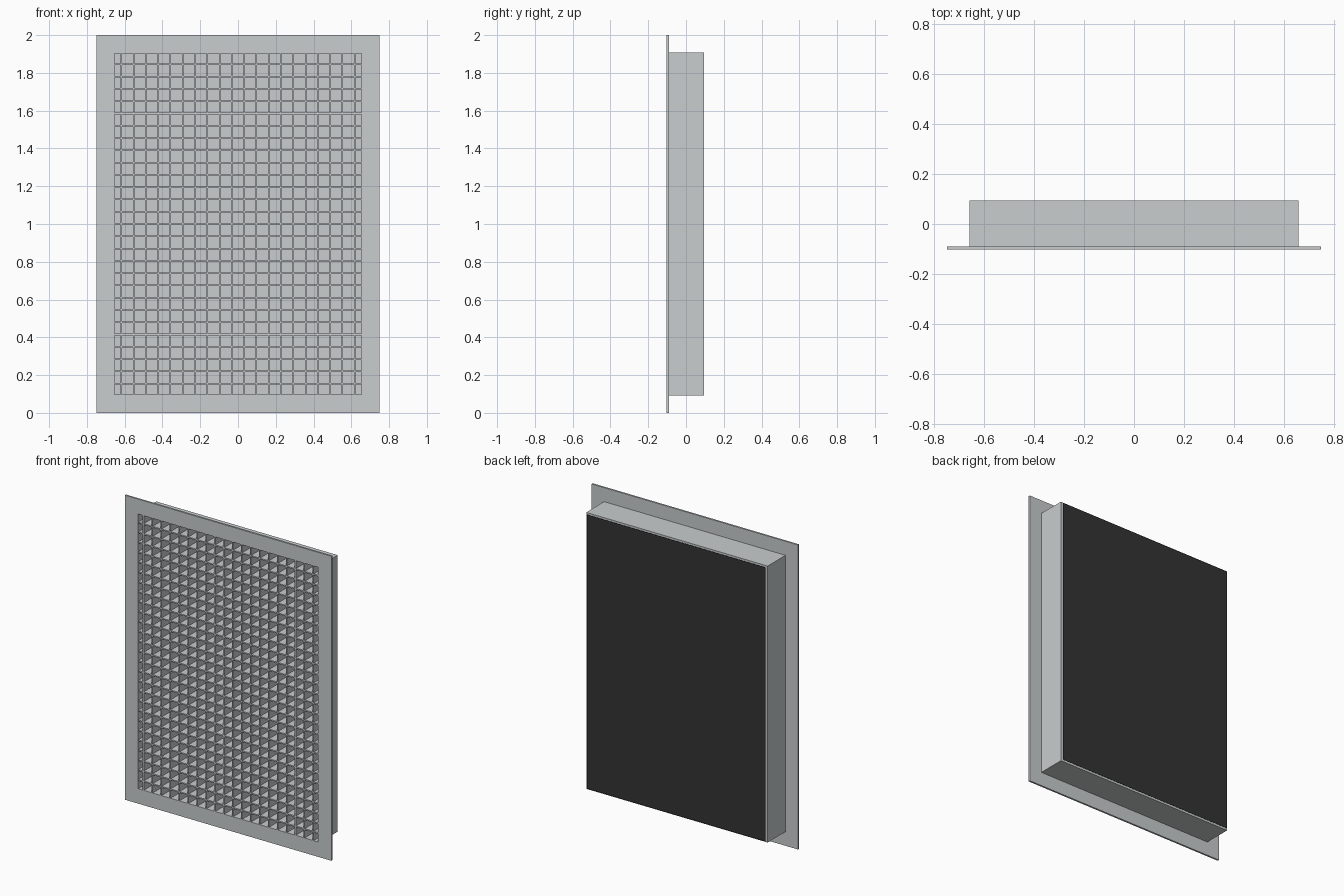
import bpy, bmesh
from mathutils import Matrix

if "Cube" in bpy.data.objects:
    bpy.data.objects.remove(bpy.data.objects["Cube"])


def material(name, rgb):
    m = bpy.data.materials.new(name)
    m.diffuse_color = (*rgb, 1)
    m.use_nodes = True
    m.node_tree.nodes["Principled BSDF"].inputs["Base Color"].default_value = m.diffuse_color
    return m


grey = material("satin grey metal", (0.58, 0.61, 0.62))
black = material("black backing", (0.033, 0.033, 0.033))


def box(bm, x0, x1, y0, y1, z0, z1):
    mid = Matrix.Translation(((x0 + x1) / 2, (y0 + y1) / 2, (z0 + z1) / 2))
    size = Matrix.Diagonal((x1 - x0, y1 - y0, z1 - z0, 1))
    bmesh.ops.create_cube(bm, size=1, matrix=mid @ size)


def finish(bm, name, mat):
    bmesh.ops.recalc_face_normals(bm, faces=bm.faces)
    me = bpy.data.meshes.new(name)
    bm.to_mesh(me)
    bm.free()
    me.materials.append(mat)
    ob = bpy.data.objects.new(name, me)
    bpy.context.collection.objects.link(ob)


def rect_tube(name, ox, oz, ix, iz, y0, y1, mat):
    """Rectangular ring with mitred corners, centred on z = 1."""
    bm = bmesh.new()
    loops = []
    for hx, hz, y in ((ox, oz, y0), (ix, iz, y0), (ix, iz, y1), (ox, oz, y1)):
        loops.append([bm.verts.new((sx * hx, y, 1 + sz * hz))
                      for sx, sz in ((-1, -1), (1, -1), (1, 1), (-1, 1))])
    for a in range(4):
        p, q = loops[a], loops[(a + 1) % 4]
        for i in range(4):
            j = (i + 1) % 4
            bm.faces.new((p[i], p[j], q[j], q[i]))
    finish(bm, name, mat)


FRONT, BACK = -0.103, 0.094
IX, IZ = 0.653, 0.902

# Front flange and the duct collar behind it
rect_tube("front_flange", 0.75, 1.0, IX, IZ, FRONT, -0.091, grey)
rect_tube("duct_collar", 0.659, 0.908, IX, IZ, -0.091, BACK, grey)

# Grey panel closing the back of the collar
bm = bmesh.new()
box(bm, -IX, IX, BACK - 0.004, BACK, 1 - IZ, 1 + IZ)
finish(bm, "rear_panel", grey)

# Egg-crate core: crossing vertical and horizontal blades
PITCH, HALF = 0.065, 0.004
bm = bmesh.new()
for i in range(20):
    x = (i - 9.5) * PITCH
    box(bm, x - HALF, x + HALF, FRONT + 0.001, BACK - 0.004, 1 - IZ, 1 + IZ)
for k in range(-13, 14):
    z = 1 + k * PITCH
    box(bm, -IX, IX, FRONT + 0.001, BACK - 0.004, z - HALF, z + HALF)
finish(bm, "egg_crate_core", grey)

# Thin dark sheet behind the rear panel
bm = bmesh.new()
box(bm, -0.649, 0.649, 0.102, 0.103, 0.1, 1.9)
finish(bm, "backing_sheet", black)
